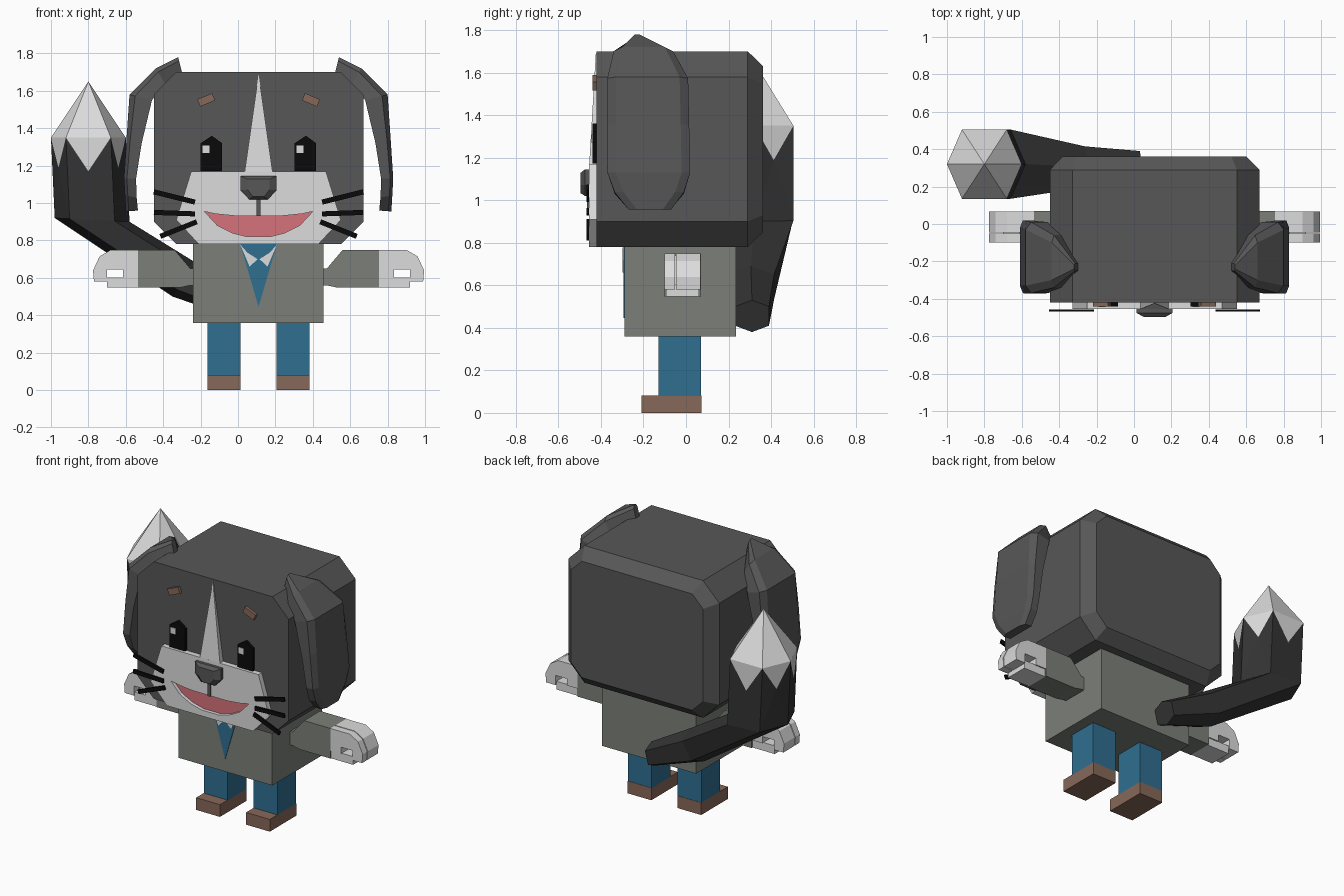
import bpy, bmesh, math
from mathutils import Vector

if "Cube" in bpy.data.objects:
    bpy.data.objects.remove(bpy.data.objects["Cube"])

CX = 0.11  # symmetry plane of the figure


def mat(name, r, g, b):
    m = bpy.data.materials.new(name)
    m.diffuse_color = (r, g, b, 1)
    m.use_nodes = True
    m.node_tree.nodes["Principled BSDF"].inputs["Base Color"].default_value = m.diffuse_color
    return m


GREY = mat("dark grey fur", 0.095, 0.095, 0.095)
TAIL = mat("charcoal fur", 0.034, 0.034, 0.034)
WHITE = mat("white fur", 0.72, 0.72, 0.72)
BLACK = mat("black", 0.003, 0.003, 0.003)
PINK = mat("pink mouth", 0.66, 0.17, 0.195)
COAT = mat("grey green cloth", 0.20, 0.217, 0.188)
BLUE = mat("blue cloth", 0.028, 0.156, 0.28)
BROWN = mat("brown leather", 0.245, 0.138, 0.10)


def make(name, verts, faces, *mats):
    """Mesh object with outward normals."""
    bm = bmesh.new()
    vs = [bm.verts.new(v) for v in verts]
    for f in faces:
        bm.faces.new([vs[i] for i in f])
    bmesh.ops.recalc_face_normals(bm, faces=bm.faces)
    me = bpy.data.meshes.new(name)
    bm.to_mesh(me)
    bm.free()
    for m in mats:
        me.materials.append(m)
    ob = bpy.data.objects.new(name, me)
    bpy.context.collection.objects.link(ob)
    return ob


def flip(pts):
    return [(2 * CX - p[0], *p[1:]) for p in pts]


def loft(name, rings, *mats):
    """Skin equal-length rings and cap both ends."""
    n = len(rings[0])
    verts = [p for r in rings for p in r]
    faces = [[k * n + i, k * n + (i + 1) % n, (k + 1) * n + (i + 1) % n, (k + 1) * n + i]
             for k in range(len(rings) - 1) for i in range(n)]
    faces += [list(range(n)), list(range(len(verts) - n, len(verts)))]
    return make(name, verts, faces, *mats)


def prism(name, prof, y0, y1, *mats):
    """Extrude an (x, z) outline along y."""
    return loft(name, [[(x, y, z) for x, z in prof] for y in (y0, y1)], *mats)


def box(name, x0, x1, y0, y1, z0, z1, m):
    return prism(name, [(x0, z0), (x1, z0), (x1, z1), (x0, z1)], y0, y1, m)


def bar(name, a, b, w, y0, y1, m):
    """Flat bar from a to b in the xz plane."""
    a, b = Vector(a), Vector(b)
    d = (b - a).normalized() * w / 2
    n = Vector((-d.y, d.x))
    return prism(name, [tuple(p) for p in (a + n, b + n, b - n, a - n)], y0, y1, m)


# Head: octagonal block with chamfered back
def octagon(x0, x1, z0, z1, c):
    return [(x0 + c, z0), (x1 - c, z0), (x1, z0 + c), (x1, z1 - c),
            (x1 - c, z1), (x0 + c, z1), (x0, z1 - c), (x0, z0 + c)]


head_rings = []
for y, inset, c in ((-0.42, 0, 0.12), (0.29, 0, 0.12), (0.362, 0.07, 0.08)):
    o = octagon(-0.45 + inset, 0.67 - inset, 0.78 + inset, 1.70 - inset, c)
    head_rings.append([(x, y, z) for x, z in o])
loft("head", head_rings, GREY)

# Drooping ears: outer (x, z), inner (x, z), y range
EAR = [((0.54, 1.78), (0.52, 1.70), -0.25, -0.21),
       ((0.66, 1.72), (0.61, 1.64), -0.34, -0.06),
       ((0.80, 1.58), (0.68, 1.55), -0.37, 0.01),
       ((0.815, 1.36), (0.735, 1.32), -0.372, 0.015),
       ((0.83, 1.13), (0.765, 1.13), -0.37, 0.02),
       ((0.825, 1.04), (0.762, 1.03), -0.335, -0.01),
       ((0.82, 0.955), (0.755, 0.96), -0.27, -0.07)]
ear = []
for (ox, oz), (ix, iz), ya, yb in EAR:
    e = min(0.04, (yb - ya) * 0.25)
    mx, mz = ox * 0.75 + ix * 0.25, oz * 0.75 + iz * 0.25
    ear.append([(ix, ya, iz), (mx, ya, mz), (ox, ya + e, oz),
                (ox, yb - e, oz), (mx, yb, mz), (ix, yb, iz)])
loft("right_ear", ear, GREY)
loft("left_ear", [flip(r) for r in ear], GREY)

# Muzzle plate with a carved smiling mouth
half = [(0.47, 1.17), (0.55, 0.91), (0.43, 0.78)]
muzzle = prism("muzzle", half + flip(half)[::-1], -0.455, -0.41, WHITE)
smile = [(0.40, 0.955), (0.33, 0.88), (0.25, 0.84), (0.17, 0.82)]
top = [(0.24, 0.932), (0.34, 0.942)]
outline = flip(top)[::-1] + top + smile + flip(smile)[::-1]
cutter = prism("mouth_cutter", outline, -0.50, -0.426, PINK)
cutter.hide_render = True
cutter.hide_set(True)
cut = muzzle.modifiers.new("mouth", 'BOOLEAN')
cut.operation = 'DIFFERENCE'
cut.solver = 'EXACT'
cut.object = cutter
prism("mouth", outline, -0.432, -0.425, PINK)

# Forehead blaze, thicker towards the muzzle
make("blaze", [(0.035, -0.455, 1.165), (0.185, -0.455, 1.165), (CX, -0.424, 1.69),
               (0.035, -0.41, 1.165), (0.185, -0.41, 1.165), (CX, -0.41, 1.69)],
     [(0, 1, 2), (3, 4, 5), (0, 1, 4, 3), (1, 2, 5, 4), (2, 0, 3, 5)], WHITE)

# Nose
nose = [(0.207, 1.145), (0.207, 1.07), (0.16, 1.02)]
nose = nose + flip(nose)[::-1]
loft("nose", [[(x, -0.45, z) for x, z in nose], [(x, -0.475, z) for x, z in nose],
              [(CX + (x - CX) * 0.6, -0.497, 1.075 + (z - 1.075) * 0.75) for x, z in nose]], GREY)
box("nose_stem", 0.10, 0.12, -0.465, -0.45, 0.932, 1.03, GREY)

# Whiskers and brows on both sides
for side, f in (("left", lambda p: p), ("right", flip)):
    for i, ends in enumerate([[(-0.45, 1.06), (-0.23, 1.005)], [(-0.45, 0.95), (-0.23, 0.942)],
                              [(-0.415, 0.822), (-0.22, 0.90)]]):
        a, b = f(ends)
        bar(f"{side}_whisker_{i}", a, b, 0.027, -0.468, -0.456, BLACK)
    a, b = f([(-0.21, 1.535), (-0.13, 1.568)])
    bar(f"{side}_brow", a, b, 0.042, -0.44, -0.41, BROWN)

# Eyes with highlights
for side, x in (("left", -0.20), ("right", 0.303)):
    prism(f"{side}_eye", [(x, 1.172), (x + 0.115, 1.172), (x + 0.115, 1.32),
                          (x + 0.06, 1.36), (x, 1.32)], -0.44, -0.41, BLACK)
    box(f"{side}_eye_highlight", x + 0.01, x + 0.047, -0.444, -0.437, 1.268, 1.308, WHITE)

# Torso, shirt front and collar
box("torso", -0.24, 0.457, -0.29, 0.235, 0.36, 0.785, COAT)
prism("tie", [(0.012, 0.78), (0.208, 0.78), (CX, 0.445)], -0.294, -0.288, BLUE)
collar = [(0.012, 0.778), (0.05, 0.735), (0.105, 0.70), (0.062, 0.66)]
prism("left_collar", collar, -0.298, -0.292, WHITE)
prism("right_collar", flip(collar), -0.298, -0.292, WHITE)

# Arms, hands, legs and shoes
SLEEVE = [(0.755, 0.548), (0.755, 0.75), (0.56, 0.75), (0.475, 0.65), (0.45, 0.65),
          (0.45, 0.56), (0.475, 0.56), (0.53, 0.548)]
FINGERS = [(0.755, 0.60), (0.755, 0.75), (0.90, 0.75), (0.96, 0.715), (0.995, 0.64),
           (0.99, 0.58), (0.92, 0.58), (0.92, 0.645), (0.835, 0.645), (0.835, 0.60)]
for side, f in (("left", flip), ("right", lambda p: p)):
    prism(f"{side}_sleeve", f(SLEEVE), -0.10, 0.07, COAT)
    prism(f"{side}_front_finger", f(FINGERS), -0.10, -0.052, WHITE)
    prism(f"{side}_back_fingers", f(FINGERS), -0.046, 0.068, WHITE)
    palm = [(0.755, 0.548), (0.755, 0.74), (0.835, 0.74), (0.835, 0.603),
            (0.92, 0.603), (0.92, 0.548)]
    prism(f"{side}_palm", f(palm), -0.095, 0.06, WHITE)
    (x0, _), (x1, _) = sorted(f([(0.207, 0), (0.383, 0)]))
    box(f"{side}_leg", x0, x1, -0.13, 0.07, 0.08, 0.365, BLUE)
    box(f"{side}_shoe", x0, x1, -0.21, 0.072, 0.0, 0.082, BROWN)


# Tail: six-sided tube; each ring runs from a low/left point to a high/right point
def tail_ring(a, b, yc, ry):
    (ax, az), (bx, bz) = a, b
    pts = []
    for t, s in ((0, 0), (0.2, -1), (0.8, -1), (1, 0), (0.8, 1), (0.2, 1)):
        pts.append((ax + (bx - ax) * t, yc + ry * s, az + (bz - az) * t))
    return pts


rings = [tail_ring((0.0, 0.38), (0.04, 0.53), 0.31, 0.08),
         tail_ring((-0.35, 0.50), (-0.24, 0.69), 0.305, 0.11),
         tail_ring((-0.98, 0.92), (-0.58, 0.90), 0.32, 0.185),
         tail_ring((-1.0, 1.35), (-0.60, 1.35), 0.32, 0.185)]
verts = [p for r in rings for p in r]
faces = [list(range(6))]
white_faces = []
for k in range(2):
    faces += [[k * 6 + i, k * 6 + (i + 1) % 6, k * 6 + 6 + (i + 1) % 6, k * 6 + 6 + i] for i in range(6)]
apex = len(verts)
verts.append((-0.80, 0.32, 1.65))
for i in range(6):  # zigzag edge between the fur colours
    j = (i + 1) % 6
    p, q = Vector(rings[3][i]), Vector(rings[3][j])
    m = (p + q) / 2
    m.z = 1.35 - 0.8 * (p - q).length
    m.z = max(m.z, 1.17)
    verts.append(tuple(m))
    n = len(verts) - 1
    faces += [[12 + i, 12 + j, n], [12 + i, n, 18 + i], [12 + j, 18 + j, n]]
    white_faces += [len(faces), len(faces) + 1]
    faces += [[18 + i, n, 18 + j], [18 + i, 18 + j, apex]]
tail = make("tail", verts, faces, TAIL, WHITE)
for i in white_faces:
    tail.data.polygons[i].material_index = 1
